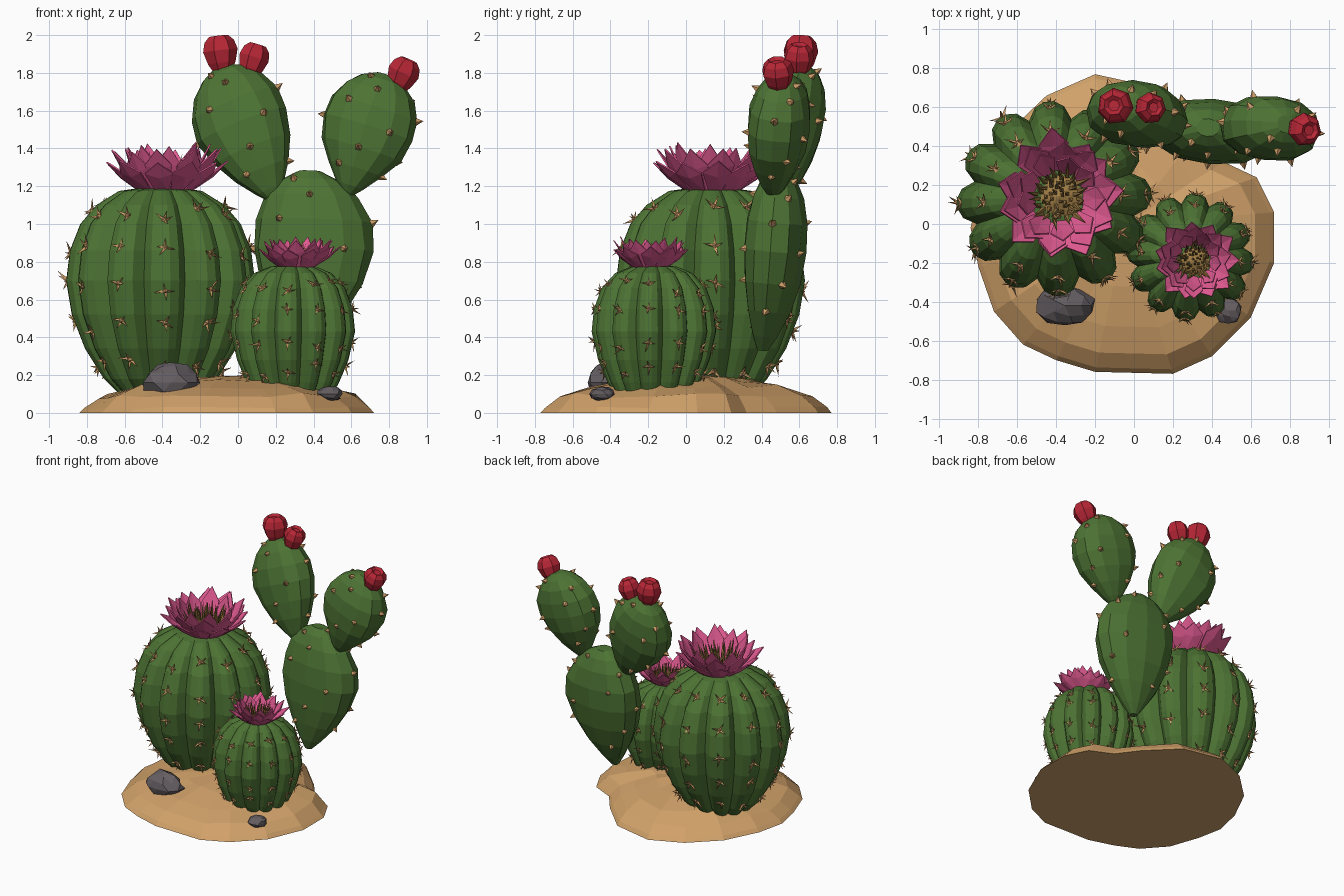
import bpy, bmesh, math, random
from mathutils import Vector as V

if "Cube" in bpy.data.objects:
    bpy.data.objects.remove(bpy.data.objects["Cube"])

random.seed(4)
TAU = 2 * math.pi


def material(name, rgb):
    m = bpy.data.materials.new(name)
    m.diffuse_color = (*rgb, 1)
    m.use_nodes = True
    m.node_tree.nodes["Principled BSDF"].inputs["Base Color"].default_value = m.diffuse_color
    return m


SAND = material("sand", (0.64, 0.36, 0.143))
GREEN = material("cactus_green", (0.074, 0.172, 0.034))
PINK = material("petal_pink", (0.76, 0.105, 0.29))
GOLD = material("stamen_gold", (0.36, 0.21, 0.06))
SPINE = material("spine_tan", (0.60, 0.335, 0.135))
RED = material("fruit_red", (0.48, 0.02, 0.037))
ROCK = material("rock_grey", (0.13, 0.112, 0.122))


def finish(name, bm, mat, fix=True):
    if fix:
        bmesh.ops.recalc_face_normals(bm, faces=bm.faces[:])
    me = bpy.data.meshes.new(name)
    bm.to_mesh(me)
    bm.free()
    me.materials.append(mat)
    ob = bpy.data.objects.new(name, me)
    bpy.context.collection.objects.link(ob)
    return ob


def loft(name, rings, mat):
    """Skin a stack of equal rings and cap both ends."""
    bm = bmesh.new()
    rows = [[bm.verts.new(p) for p in r] for r in rings]
    n = len(rows[0])
    for a, b in zip(rows, rows[1:]):
        for i in range(n):
            j = (i + 1) % n
            bm.faces.new((a[i], a[j], b[j], b[i]))
    bm.faces.new(rows[0][::-1])
    bm.faces.new(rows[-1])
    return finish(name, bm, mat)


def frame(axis):
    axis = axis.normalized()
    u = axis.orthogonal().normalized()
    return axis, u, axis.cross(u)


def spike(bm, p, d, length, r, sides=3):
    d, u, v = frame(d)
    base = [bm.verts.new(p + r * (u * math.cos(TAU * i / sides) + v * math.sin(TAU * i / sides)))
            for i in range(sides)]
    tip = bm.verts.new(p + d * length)
    for i in range(sides):
        bm.faces.new((base[i], base[(i + 1) % sides], tip))
    bm.faces.new(base[::-1])


# Sand mound with a notch at the back right
outline = [(0.72, 0.06), (0.63, 0.24), (0.46, 0.32), (0.34, 0.48), (0.12, 0.70), (-0.2, 0.77),
           (-0.45, 0.66), (-0.66, 0.46), (-0.79, 0.2), (-0.84, -0.02), (-0.8, -0.22),
           (-0.72, -0.45), (-0.57, -0.62), (-0.4, -0.7), (-0.2, -0.76), (0.2, -0.77),
           (0.4, -0.68), (0.6, -0.48), (0.72, -0.2)]
rings = []
for s, z, jit in [(1, 0, 0), (0.97, 0.025, 0.008), (0.87, 0.09, 0.016), (0.69, 0.14, 0.02),
                  (0.42, 0.178, 0.014), (0.12, 0.195, 0.004)]:
    rings.append([V((-0.04 + (x + 0.04) * s, y * s, z + random.uniform(-jit, jit)))
                  for x, y in outline])
loft("sand_mound", rings, SAND)


# Ribbed barrel cacti with clustered spines along each rib
def barrel(name, cx, cy, profile, ribs, phase, spine_rows, spine_len):
    steps = 5
    n = ribs * steps
    rings = []
    for r, z in profile:
        ring = []
        for i in range(n):
            t = (i % steps) / steps
            k = 0.84 + 0.165 * math.sin(math.pi * t) ** 0.65
            a = phase + TAU * i / n
            ring.append(V((cx + r * k * math.cos(a), cy + r * k * math.sin(a), z)))
        rings.append(ring)
    loft(name, rings, GREEN)
    bm = bmesh.new()
    for k in range(ribs):
        a = phase + TAU * (k + 0.5) / ribs
        out = V((math.cos(a), math.sin(a), 0))
        for row in spine_rows:
            z = row + random.uniform(-0.04, 0.04)
            for (r0, z0), (r1, z1) in zip(profile, profile[1:]):
                if z0 <= z < z1:
                    r = r0 + (r1 - r0) * (z - z0) / (z1 - z0)
                    normal = (out * (z1 - z0) + V((0, 0, r0 - r1))).normalized()
            p = V((cx, cy, z)) + out * (r * 0.98)
            _, u, v = frame(normal)
            spike(bm, p, normal, spine_len * 0.3, spine_len * 0.4, 5)
            for q in range(4):
                b = TAU * q / 4 + random.random()
                d = normal * random.uniform(0.4, 0.9) + u * math.cos(b) + v * math.sin(b)
                spike(bm, p, d, spine_len * random.uniform(0.75, 1.2), spine_len * 0.17)
    finish(name + "_spines", bm, SPINE)


barrel("large_barrel", -0.41, 0.13,
       [(0.20, 0.08), (0.30, 0.18), (0.40, 0.34), (0.47, 0.52), (0.50, 0.70), (0.48, 0.86),
        (0.425, 1.0), (0.34, 1.10), (0.22, 1.175), (0.08, 1.195)],
       12, -0.21, [0.25, 0.46, 0.66, 0.87, 1.06], 0.068)
barrel("small_barrel", 0.29, -0.17,
       [(0.20, 0.08), (0.245, 0.16), (0.295, 0.28), (0.33, 0.43), (0.318, 0.55),
        (0.278, 0.66), (0.205, 0.74), (0.12, 0.775), (0.05, 0.78)],
       12, 0.17, [0.23, 0.38, 0.52, 0.66], 0.052)


# Flowers: three tiers of folded pointed petals around a tuft of stamens
def flower(name, c, s):
    c = V(c)
    bm = bmesh.new()
    for tier, (n, r0, r1, h, w) in enumerate([(11, 0.14, 0.345, 0.16, 0.078),
                                              (10, 0.135, 0.295, 0.215, 0.074),
                                              (9, 0.125, 0.24, 0.245, 0.062)]):
        for i in range(n):
            a = TAU * (i + 0.4 * tier) / n + random.uniform(-0.1, 0.1)
            d, t = V((math.cos(a), math.sin(a), 0)), V((-math.sin(a), math.cos(a), 0))
            k = random.uniform(0.88, 1.05)

            def at(f, side, lift=0.0):
                r = r0 + (r1 * k - r0) * f
                return bm.verts.new(c + s * (d * r + t * side + V((0, 0, h * k * f ** 0.95 + lift))))

            b0, b1 = at(0, -w * 0.45), at(0, w * 0.45)
            left, mid, right, tip = at(0.6, -w), at(0.57, 0, -0.02), at(0.6, w), at(1, 0)
            for f in ((b0, b1, mid), (b0, mid, left), (b1, right, mid),
                      (left, mid, tip), (mid, right, tip)):
                bm.faces.new(f)
    ob = finish(name + "_petals", bm, PINK, False)
    mod = ob.modifiers.new("thickness", 'SOLIDIFY')
    mod.thickness = 0.008 * s
    bm = bmesh.new()
    spike(bm, c, V((0, 0, 1)), 0.06 * s, 0.145 * s, 10)
    for i in range(55):
        a, r = i * 2.4, 0.12 * math.sqrt((i + 0.5) / 55)
        d = V((math.cos(a), math.sin(a), 0))
        lean = V((random.uniform(-0.2, 0.2), random.uniform(-0.2, 0.2), 1))
        spike(bm, c + d * r * s, lean + d * r * 2.5, random.uniform(0.15, 0.22) * s, 0.016 * s, 4)
    finish(name + "_stamens", bm, GOLD)


flower("large_flower", (-0.385, 0.14, 1.175), 1.0)
flower("small_flower", (0.31, -0.19, 0.77), 0.65)


# Flattened teardrop pads with small bristle bumps
def pad(name, tip, top, half_w, half_t, yaw, bend=(0, 0, 0)):
    tip, top, bend = V(tip), V(top), V(bend)
    axis = (top - tip).normalized()
    w = V((math.cos(yaw), math.sin(yaw), 0))
    w = (w - axis * w.dot(axis)).normalized()
    n = axis.cross(w)
    rings = []
    for f, k in [(0, 0.09), (0.08, 0.29), (0.22, 0.60), (0.38, 0.87), (0.56, 1.01), (0.72, 0.97),
                 (0.86, 0.76), (0.95, 0.48), (1, 0.18)]:
        c = tip.lerp(top, f) + bend * math.sin(math.pi * f)
        ring = []
        for i in range(12):
            ca, sa = math.cos(TAU * i / 12), math.sin(TAU * i / 12)
            ca, sa = (math.copysign(abs(q) ** 0.9, q) for q in (ca, sa))
            j = random.uniform(0.97, 1.03)
            ring.append(c + w * half_w * j * k * ca + n * half_t * j * k ** 0.75 * sa)
        rings.append(ring)
    loft(name, rings, GREEN)
    bm = bmesh.new()
    for row, start in ((2, 0), (3, 1), (4, 2), (5, 0), (6, 1), (7, 2)):
        for i in range(start, 12, 4 if row < 7 else 6):
            p = rings[row][i]
            q = p - tip.lerp(top, 0.5) - bend
            d = w * (q.dot(w) / half_w ** 2) + n * (q.dot(n) / half_t ** 2) + axis * q.dot(axis) * 5
            d.normalize()
            spike(bm, p - d * 0.008, d + V((0, 0, random.uniform(-0.3, 0.3))), 0.042, 0.023, 5)
    finish(name + "_bristles", bm, SPINE)


pad("lower_pad", (0.345, 0.405, 0.33), (0.38, 0.495, 1.28), 0.32, 0.165, math.radians(-5), (0.035, 0.02, 0))
pad("upper_left_pad", (0.20, 0.48, 1.12), (-0.09, 0.62, 1.83), 0.25, 0.165, math.radians(-5), (-0.015, 0, 0))
pad("upper_right_pad", (0.575, 0.46, 1.15), (0.78, 0.515, 1.79), 0.25, 0.165, math.radians(-6))


# Faceted fruits with a hollow crown
def fruit(name, base, top, r):
    base, top = V(base), V(top)
    d, u, v = frame(top - base)
    rings = [[base.lerp(top, f) + r * k * (u * math.cos(TAU * i / 7) + v * math.sin(TAU * i / 7))
              for i in range(7)]
             for f, k in [(0, 0.45), (0.3, 0.82), (0.62, 1.03), (0.86, 0.88), (1, 0.56), (0.92, 0.32)]]
    loft(name, rings, RED)


fruit("fruit_left", (-0.08, 0.60, 1.79), (-0.105, 0.61, 1.995), 0.092)
fruit("fruit_middle", (0.05, 0.59, 1.77), (0.105, 0.60, 1.95), 0.08)
fruit("fruit_right", (0.83, 0.495, 1.70), (0.905, 0.48, 1.87), 0.085)


# Rocks
def rock(name, loc, size):
    bm = bmesh.new()
    bmesh.ops.create_icosphere(bm, subdivisions=2, radius=1)
    for p in bm.verts:
        k = random.uniform(0.9, 1.1)
        p.co = V([loc[i] + size[i] * p.co[i] * k for i in range(3)])
    bmesh.ops.dissolve_limit(bm, angle_limit=0.35, verts=bm.verts[:], edges=bm.edges[:])
    finish(name, bm, ROCK)


rock("large_rock", (-0.355, -0.42, 0.16), (0.15, 0.105, 0.105))
rock("small_rock", (0.485, -0.445, 0.10), (0.07, 0.066, 0.042))
